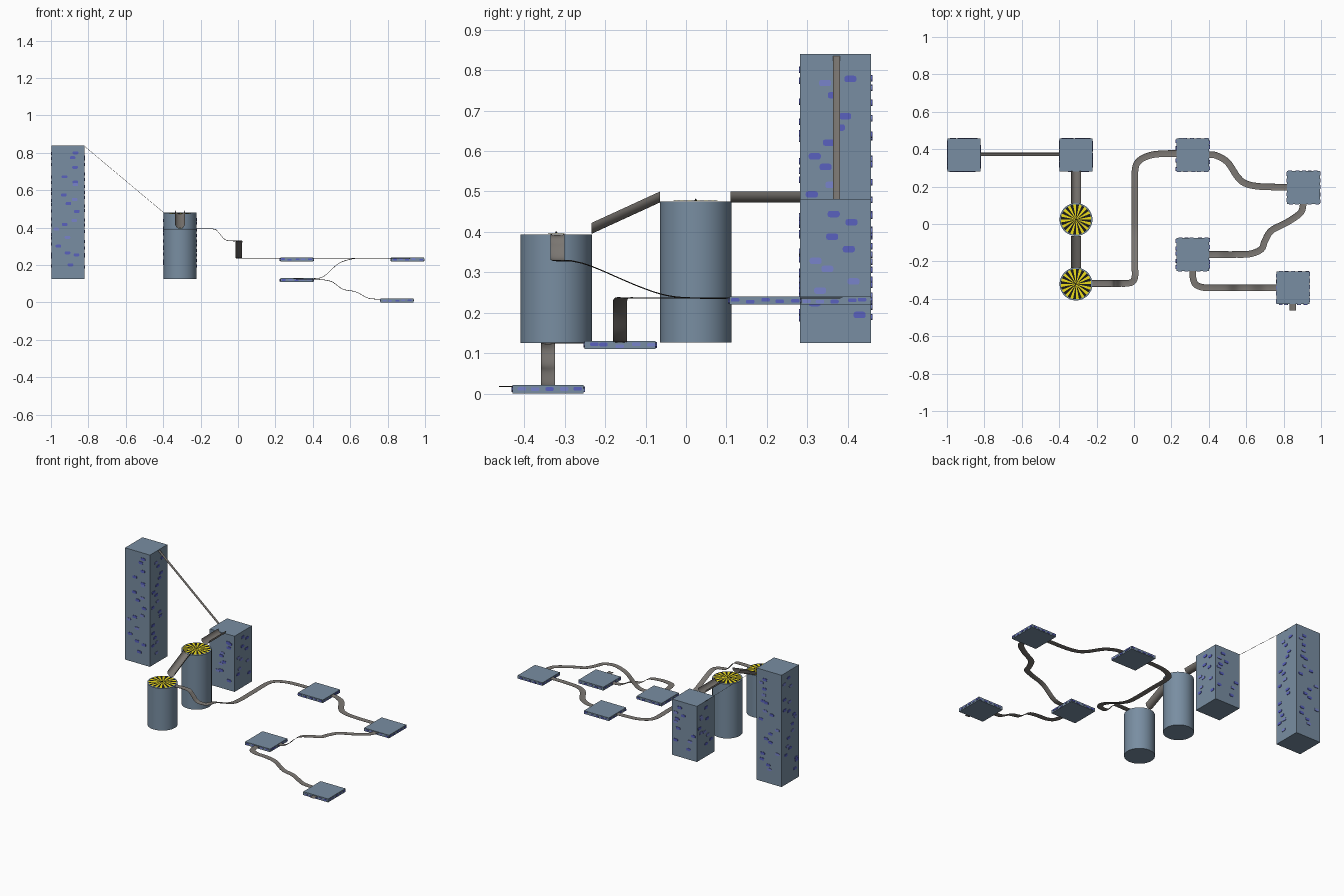
import bpy, bmesh, math, random
from mathutils import Vector

if "Cube" in bpy.data.objects:
    bpy.data.objects.remove(bpy.data.objects["Cube"])

random.seed(7)


def material(name, rgb):
    m = bpy.data.materials.new(name)
    m.diffuse_color = (*rgb, 1)
    m.use_nodes = True
    m.node_tree.nodes["Principled BSDF"].inputs["Base Color"].default_value = m.diffuse_color
    return m


SLATE = material("slate", (0.19, 0.27, 0.36))
BLUE = material("blue_brick", (0.10, 0.12, 0.52))
PALE = material("pale_brick", (0.19, 0.23, 0.60))
TRACK = material("track_grey", (0.20, 0.185, 0.17))
YELLOW = material("yellow", (0.85, 0.72, 0.01))
BLACK = material("black", (0.01, 0.01, 0.01))


def finish(bm, name, mats, smooth=False):
    me = bpy.data.meshes.new(name)
    bm.to_mesh(me)
    bm.free()
    ob = bpy.data.objects.new(name, me)
    bpy.context.collection.objects.link(ob)
    for m in mats:
        me.materials.append(m)
    if smooth:
        bpy.ops.object.select_all(action='DESELECT')
        ob.select_set(True)
        bpy.context.view_layer.objects.active = ob
        bpy.ops.object.shade_smooth_by_angle(angle=math.radians(35))
    return ob


def add_brick(bm, c, n, w, h, d, mat):
    """Rounded slab lying on a wall with outward normal n."""
    side = Vector((0, 0, 1)).cross(n)
    r = h * 0.35
    outline = []
    for q, (sx, sz) in enumerate([(1, 1), (-1, 1), (-1, -1), (1, -1)]):
        for k in range(3):
            a = math.pi / 2 * (q + k / 2)
            outline.append((sx * (w / 2 - r) + r * math.cos(a),
                            sz * (h / 2 - r) + r * math.sin(a)))
    base = [bm.verts.new(c + side * u + Vector((0, 0, v))) for u, v in outline]
    top = [bm.verts.new(v.co + n * d) for v in base]
    faces = [bm.faces.new(top)]
    for i in range(len(base)):
        j = (i + 1) % len(base)
        faces.append(bm.faces.new((base[i], base[j], top[j], top[i])))
    for f in faces:
        f.material_index = mat


def block(name, x, y, z0, z1, count, bw, bh, size=0.176):
    """Square block with raised bricks scattered over its four walls."""
    bm = bmesh.new()
    bmesh.ops.create_cube(bm, size=1)
    for v in bm.verts:
        v.co = (x + v.co.x * size, y + v.co.y * size,
                (z0 + z1) / 2 + v.co.z * (z1 - z0))
    for k in range(4):
        n = Vector((round(math.cos(k * math.pi / 2)), round(math.sin(k * math.pi / 2)), 0))
        side = Vector((0, 0, 1)).cross(n)
        for i in range(count):
            if z1 - z0 > 0.1:
                u = random.uniform(-0.065, 0.065)
                z = z0 + 0.06 + (z1 - z0 - 0.09) * (i + random.random()) / count
            else:
                u = size * ((i + 0.5 + random.uniform(-.2, .2)) / count - 0.5)
                z = (z0 + z1) / 2 + random.uniform(-.003, .003)
            c = Vector((x, y, z)) + n * size / 2 + side * u
            add_brick(bm, c, n, bw, bh, 0.003, random.choice((1, 1, 2)))
    finish(bm, name, (SLATE, BLUE, PALE))


def drum(name, x, y, z0, z1, r=0.088):
    """Round column with a striped sunburst cap."""
    bpy.ops.mesh.primitive_cylinder_add(vertices=32, radius=r, depth=z1 - z0,
                                        location=(x, y, (z0 + z1) / 2))
    ob = bpy.context.object
    ob.name = name
    ob.data.materials.append(SLATE)
    bpy.ops.object.shade_smooth_by_angle(angle=math.radians(35))
    bm = bmesh.new()
    n = 32
    rim = [bm.verts.new((x + 0.081 * math.cos(2 * math.pi * i / n),
                         y + 0.081 * math.sin(2 * math.pi * i / n), z1 + 0.0015))
           for i in range(n)]
    hub = bm.verts.new((x, y, z1 + 0.003))
    for i in range(n):
        bm.faces.new((hub, rim[i], rim[(i + 1) % n])).material_index = i % 2
    finish(bm, name + "_sunburst", (YELLOW, BLACK))
    bpy.ops.mesh.primitive_cone_add(vertices=8, radius1=0.004, radius2=0, depth=0.006,
                                    location=(x, y, z1 + 0.005))
    bpy.context.object.name = name + "_pin"
    bpy.context.object.data.materials.append(BLACK)


def spline(pts, steps=8):
    """Catmull-Rom curve through the points."""
    p = [Vector(q) for q in pts]
    p = [2 * p[0] - p[1]] + p + [2 * p[-1] - p[-2]]
    out = []
    for a, b, c, d in zip(p, p[1:], p[2:], p[3:]):
        for k in range(steps):
            t = k / steps
            out.append(0.5 * (2 * b + (c - a) * t + (2 * a - 5 * b + 4 * c - d) * t * t
                              + (3 * b - a - 3 * c + d) * t ** 3))
    return out + [p[-2]]


def track(name, pts, half=0.0175, depth=0.003, straight=False):
    """Dished strip swept along a path, kept level side to side."""
    path = [Vector(q) for q in pts] if straight else spline(pts)
    n = 12
    bm = bmesh.new()
    rows = []
    for i, c in enumerate(path):
        t = path[min(i + 1, len(path) - 1)] - path[max(i - 1, 0)]
        side = Vector((t.y, -t.x, 0)).normalized()
        row = []
        for k in range(n + 1):
            a = math.pi * (1 + k / n)
            row.append(bm.verts.new(c + side * half * math.cos(a)
                                    + Vector((0, 0, depth * (1 + math.sin(a))))))
        rows.append(row)
    for r, s in zip(rows, rows[1:]):
        for k in range(n):
            bm.faces.new((r[k], r[k + 1], s[k + 1], s[k]))
    finish(bm, name, (TRACK,), smooth=True)


# Towers and low platforms
block("tall_tower", -0.909, 0.37, 0.125, 0.84, 18, 0.03, 0.016)
block("short_tower", -0.31, 0.37, 0.125, 0.481, 10, 0.03, 0.016)
block("platform_1", 0.314, 0.37, 0.22, 0.24, 5, 0.021, 0.009)
block("platform_2", 0.906, 0.195, 0.22, 0.24, 5, 0.021, 0.009)
block("platform_3", 0.314, -0.163, 0.11, 0.13, 5, 0.021, 0.009)
block("platform_4", 0.85, -0.341, 0.0, 0.022, 5, 0.021, 0.009)

# Round columns
drum("column_back", -0.31, 0.024, 0.127, 0.475)
drum("column_front", -0.31, -0.321, 0.125, 0.394)

# Straight chutes between the high parts
track("tower_slide", [(-0.823, 0.372, 0.836), (-0.397, 0.372, 0.479)], 0.009, 0.002, True)
track("level_chute", [(-0.31, 0.283, 0.473), (-0.31, 0.11, 0.473)], 0.027, 0.027, True)
track("sloping_chute", [(-0.31, -0.064, 0.473), (-0.31, -0.234, 0.395)], 0.027, 0.027, True)

# Winding tracks between platforms
track("track_1", [(-0.225, -0.318, 0.392), (-0.13, -0.318, 0.391), (-0.10, -0.318, 0.368),
                  (-0.07, -0.318, 0.335), (-0.035, -0.317, 0.328), (-0.007, -0.308, 0.327),
                  (0.005, -0.28, 0.326), (0.005, -0.23, 0.312), (0.005, -0.12, 0.265),
                  (0.005, -0.05, 0.242), (0.005, 0.02, 0.235), (0.005, 0.16, 0.235),
                  (0.006, 0.29, 0.235), (0.03, 0.34, 0.235), (0.09, 0.368, 0.235),
                  (0.16, 0.376, 0.235), (0.228, 0.377, 0.235)])
track("track_2", [(0.40, 0.37, 0.235), (0.44, 0.366, 0.235), (0.50, 0.33, 0.235),
                  (0.555, 0.25, 0.235), (0.60, 0.215, 0.235), (0.68, 0.2, 0.235),
                  (0.82, 0.197, 0.235)])
track("track_3", [(0.906, 0.11, 0.235), (0.89, 0.06, 0.235), (0.82, 0.01, 0.235),
                  (0.735, -0.035, 0.235), (0.70, -0.09, 0.235), (0.68, -0.135, 0.235),
                  (0.62, -0.16, 0.233), (0.54, -0.163, 0.208), (0.475, -0.163, 0.15),
                  (0.44, -0.163, 0.13), (0.40, -0.163, 0.126)])
track("track_4", [(0.314, -0.248, 0.124), (0.316, -0.29, 0.124), (0.332, -0.325, 0.124),
                  (0.375, -0.34, 0.123), (0.43, -0.341, 0.122), (0.50, -0.341, 0.110),
                  (0.56, -0.341, 0.07), (0.63, -0.341, 0.055), (0.69, -0.341, 0.024),
                  (0.73, -0.341, 0.017), (0.766, -0.341, 0.016)])
track("exit_lip", [(0.849, -0.425, 0.016), (0.849, -0.462, 0.016)], 0.0165, 0.003, True)
